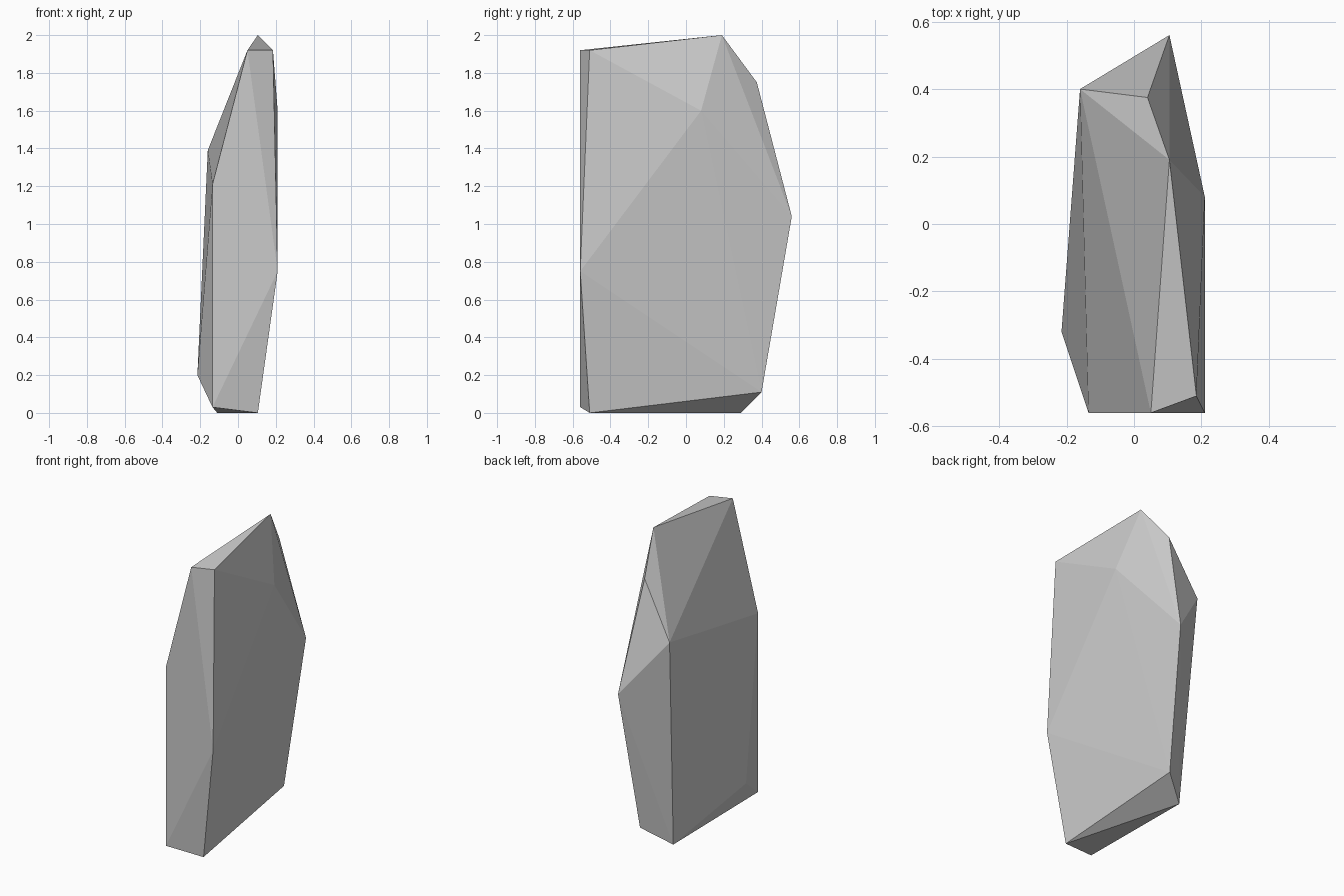
import bpy, bmesh

if "Cube" in bpy.data.objects:
    bpy.data.objects.remove(bpy.data.objects["Cube"])

# Corner points of the faceted stone slab; its surface is their convex hull
corners = [
    # top ridge
    (0.105, 0.19, 2.0), (0.05, -0.56, 1.92), (0.185, -0.51, 1.92), (0.04, 0.375, 1.75),
    # middle
    (0.21, 0.08, 1.6), (-0.16, 0.40, 1.39), (-0.135, -0.56, 1.21),
    (0.105, 0.56, 1.04), (0.21, -0.56, 0.75),
    # base
    (-0.215, -0.32, 0.2), (0.056, 0.40, 0.11), (-0.135, -0.56, 0.03),
    (0.105, -0.51, 0.0), (-0.11, 0.29, 0.0),
]

bm = bmesh.new()
for co in corners:
    bm.verts.new(co)
bmesh.ops.convex_hull(bm, input=bm.verts[:])
bmesh.ops.recalc_face_normals(bm, faces=bm.faces[:])

mesh = bpy.data.meshes.new("standing_stone")
bm.to_mesh(mesh)
bm.free()
stone = bpy.data.objects.new("standing_stone", mesh)
bpy.context.collection.objects.link(stone)
